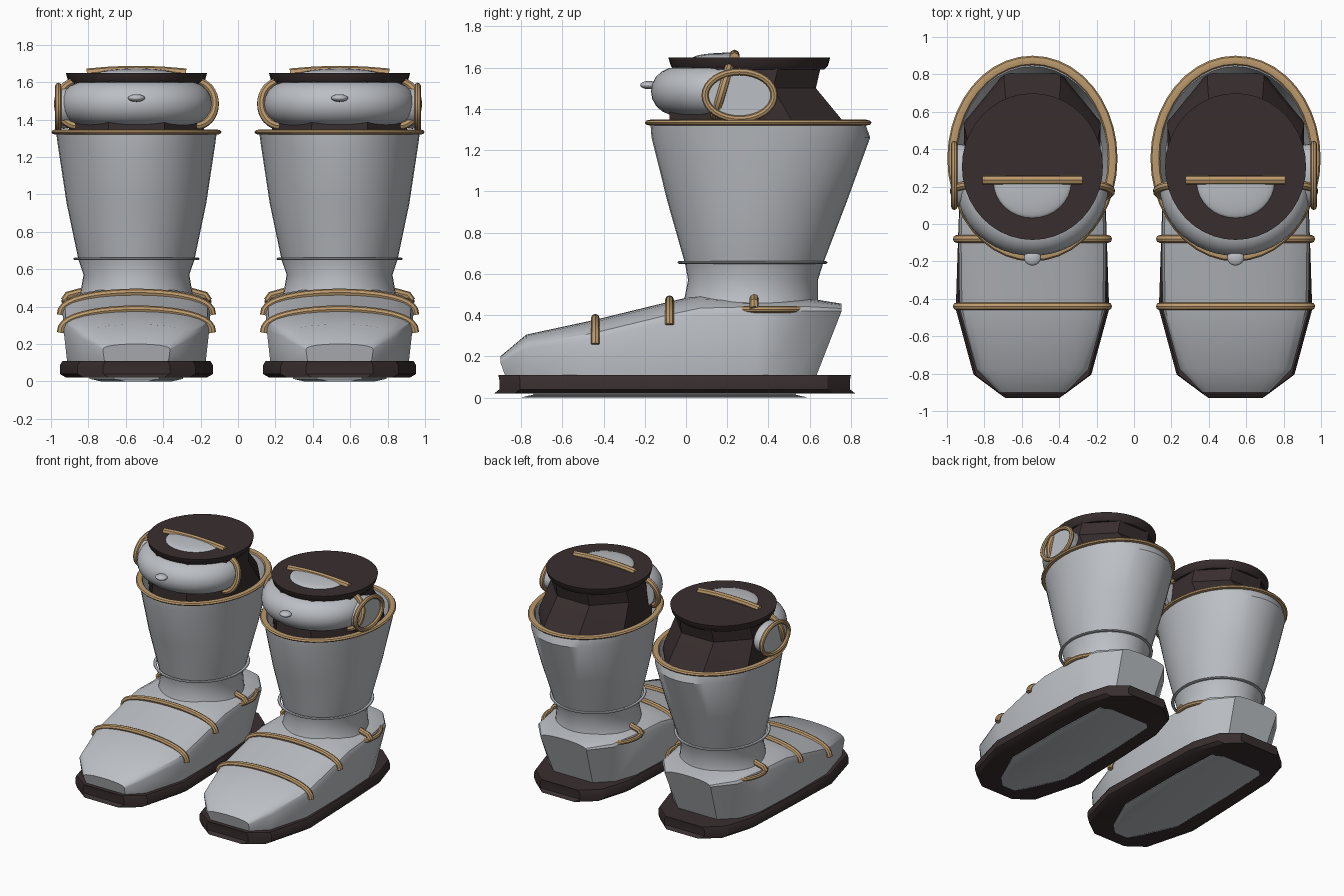
import bpy, bmesh, math
from mathutils import Matrix, Vector

cube = bpy.data.objects.get("Cube")
if cube:
    bpy.data.objects.remove(cube, do_unlink=True)

TAU = 2 * math.pi
parts = []


def material(name, rgb):
    m = bpy.data.materials.new(name)
    m.use_nodes = True
    m.diffuse_color = (*rgb, 1)
    bsdf = m.node_tree.nodes["Principled BSDF"]
    bsdf.inputs["Base Color"].default_value = (*rgb, 1)
    bsdf.inputs["Roughness"].default_value = 0.6
    return m


grey = material("pale_grey", (0.50, 0.52, 0.55))
dark = material("dark_brown", (0.040, 0.027, 0.028))
tan = material("tan_trim", (0.50, 0.32, 0.15))


def add_object(name, mesh, mat):
    mesh.materials.clear()
    mesh.materials.append(mat)
    ob = bpy.data.objects.new(name, mesh)
    bpy.context.scene.collection.objects.link(ob)
    parts.append(ob)
    return ob


def from_bmesh(name, bm, mat):
    bmesh.ops.recalc_face_normals(bm, faces=bm.faces)
    mesh = bpy.data.meshes.new(name)
    bm.to_mesh(mesh)
    bm.free()
    return add_object(name, mesh, mat)


def loft(name, rings, mat):
    """Skin a list of equal closed rings and cap both ends."""
    bm = bmesh.new()
    rows = [[bm.verts.new(p) for p in ring] for ring in rings]
    n = len(rows[0])
    for a, b in zip(rows, rows[1:]):
        for i in range(n):
            j = (i + 1) % n
            bm.faces.new((a[i], a[j], b[j], b[i]))
    bm.faces.new(rows[0])
    bm.faces.new(rows[-1])
    return from_bmesh(name, bm, mat)


def ellipse(rx, ry, cy, z, n=40, turn=0.0):
    return [(rx * math.cos(TAU * i / n + turn), cy + ry * math.sin(TAU * i / n + turn), z)
            for i in range(n)]


def tube(name, points, radius, mat, closed=False):
    """Round piping along a path."""
    cu = bpy.data.curves.new(name, "CURVE")
    cu.dimensions = "3D"
    cu.bevel_depth = radius
    cu.bevel_resolution = 2
    cu.use_fill_caps = True
    sp = cu.splines.new("POLY")
    sp.points.add(len(points) - 1)
    for p, co in zip(sp.points, points):
        p.co = (*co, 1)
    sp.use_cyclic_u = closed
    temp = bpy.data.objects.new(name + "_path", cu)
    bpy.context.scene.collection.objects.link(temp)
    deps = bpy.context.evaluated_depsgraph_get()
    mesh = bpy.data.meshes.new_from_object(temp.evaluated_get(deps))
    bpy.data.objects.remove(temp, do_unlink=True)
    return add_object(name, mesh, mat)


def ball(name, centre, size, mat, front_half=False):
    bm = bmesh.new()
    bmesh.ops.create_uvsphere(bm, u_segments=32, v_segments=16, radius=1)
    if front_half:
        back = [v for v in bm.verts if v.co.y > 0.001]
        bmesh.ops.delete(bm, geom=back, context="VERTS")
    bm.transform(Matrix.Translation(centre) @ Matrix.Diagonal((*size, 1)))
    return from_bmesh(name, bm, mat)


def outline(half, z, grow=0.0):
    """Mirror half an outline of (half width, y) and shift it outwards."""
    right = [(w + grow, y + math.copysign(grow, y), z) for w, y in half]
    return right + [(-x, y, h) for x, y, h in reversed(right)]


def arch(w, y, side_z, top_z, n=12):
    return [(w * math.cos(math.pi * i / n), y,
             side_z + (top_z - side_z) * max(0, math.sin(math.pi * i / n)) ** 0.8)
            for i in range(n + 1)]


# Sole and the raised pad under it
sole = [(0.175, -0.90), (0.31, -0.80), (0.405, -0.45), (0.39, 0.0),
        (0.37, 0.45), (0.30, 0.68), (0.17, 0.79)]
loft("sole", [outline(sole, z, g) for z, g in
              ((0.02, -0.03), (0.04, 0.005), (0.085, 0.005), (0.11, -0.01))], dark)
pad = [(0.12, -0.74), (0.25, -0.45), (0.25, 0.1), (0.23, 0.53)]
loft("sole_pad", [outline(pad, z, g) for z, g in
                  ((0.0, -0.06), (0.014, 0.0), (0.03, 0.0))], grey)

# Foot: bottom y, bottom half width, y, half width, side height, top height
foot = [(-0.875, 0.17, -0.90, 0.18, 0.17, 0.20),
        (-0.77, 0.28, -0.775, 0.30, 0.235, 0.305),
        (-0.45, 0.37, -0.45, 0.39, 0.28, 0.375),
        (-0.08, 0.37, -0.08, 0.395, 0.37, 0.465),
        (0.07, 0.365, 0.07, 0.39, 0.40, 0.50),
        (0.35, 0.35, 0.35, 0.375, 0.42, 0.48),
        (0.52, 0.29, 0.60, 0.33, 0.42, 0.48),
        (0.63, 0.17, 0.755, 0.20, 0.42, 0.455)]
loft("foot", [arch(w, y, s, t) + [(-bw, by, 0.1), (bw, by, 0.1)]
              for by, bw, y, w, s, t in foot], grey)

# Piping over the toe and instep
tube("toe_band", arch(0.405, -0.44, 0.26, 0.385, 20), 0.021, tan)
tube("instep_band", arch(0.405, -0.08, 0.355, 0.475, 20), 0.021, tan)

# Ankle trim on both sides
for label, s in (("outer", 1), ("inner", -1)):
    tube(label + "_ankle_strap",
         [(s * (0.385 - 0.09 * abs(t) ** 2), 0.385 + 0.19 * t, 0.428)
          for t in (-1, -0.75, -0.5, -0.25, 0, 0.25, 0.5, 0.75, 1)], 0.017, tan)
    tube(label + "_ankle_cross",
         [(s * 0.385, 0.33, 0.43), (s * 0.365, 0.33, 0.46), (s * 0.27, 0.33, 0.485)], 0.022, tan)

# Flared shaft, open at the top
shaft = [(0.40, 0.33, 0.345, 0.31), (0.47, 0.30, 0.325, 0.315),
         (0.57, 0.283, 0.315, 0.325), (0.65, 0.31, 0.335, 0.33),
         (0.95, 0.373, 0.435, 0.345), (1.26, 0.42, 0.53, 0.363),
         (1.335, 0.43, 0.52, 0.347), (1.335, 0.405, 0.495, 0.347),
         (1.15, 0.375, 0.45, 0.35)]
loft("shaft", [ellipse(rx, ry, cy, z) for z, rx, ry, cy in shaft], grey)
ring = tube("shaft_ring", ellipse(0.326, 0.352, 0.322, 0.0), 0.012, grey, True)
ring.location.z, ring.scale.z = 0.655, 0.6
rim = tube("shaft_rim", ellipse(0.429, 0.524, 0.35, 0.0), 0.026, tan, True)
rim.location.z, rim.scale.z = 1.333, 0.55

# Faceted inner liner with a round lid
k = 1 / math.cos(math.pi / 8)
liner = [(1.14, 0.35, 0.43, 0.35), (1.28, 0.365, 0.445, 0.36),
         (1.33, 0.365, 0.425, 0.345), (1.50, 0.34, 0.355, 0.275), (1.61, 0.33, 0.35, 0.305)]
loft("liner", [ellipse(rx * k, ry * k, cy, z, 8, math.pi / 8)
               for z, rx, ry, cy in liner], dark)
loft("lid", [ellipse(r, r * 1.04, 0.307, z) for z, r in
             ((1.59, 0.35), (1.61, 0.367), (1.648, 0.377))], dark)

# Lid crest: half dome and its piping
ball("lid_dome", (0, 0.225, 1.645), (0.21, 0.195, 0.028), grey, True)
tube("lid_bar", [(0.265 * t, 0.235, 1.662 - 0.014 * t * t)
                 for t in (-1, -0.6, -0.3, 0, 0.3, 0.6, 1)], 0.025, tan)

# Padded collar around the front
collar = []
for i in range(25):
    a = math.pi + math.pi * i / 24
    collar.append([((0.28 + 0.125 * math.cos(b)) * math.cos(a),
                    0.2 + (0.245 + 0.125 * math.cos(b)) * math.sin(a),
                    1.485 + 0.118 * math.sin(b)) for b in
                   (TAU * j / 20 for j in range(20))])
loft("collar", collar, grey)
ball("collar_knob", (0, -0.18, 1.515), (0.045, 0.042, 0.02), grey)

# Piping at both collar ends
for label, s in (("outer", 1), ("inner", -1)):
    tube(label + "_collar_piping",
         [(s * (0.32 + 0.1 * math.cos(a)), 0.175 + 0.035 * math.sin(a), 1.485 + 0.118 * math.sin(a))
          for a in (math.pi * (i / 16 - 0.5) for i in range(17))], 0.022, tan)


# Oval side cap on the outer face
def oval(x, f=1.0, n=32):
    return [(x, 0.26 + 0.168 * f * math.cos(TAU * i / n), 1.465 + 0.115 * f * math.sin(TAU * i / n))
            for i in range(n)]


loft("side_cap", [oval(0.31, 0.9), oval(0.39), oval(0.41, 0.95)], grey)
tube("side_cap_ring", oval(0.418), 0.017, tan, True)

# Place the left boot and mirror it for the right
bpy.ops.object.select_all(action="DESELECT")
for ob in list(parts):
    local = Matrix.Translation(ob.location) @ Matrix.Diagonal((*ob.scale, 1))
    ob.data.transform(Matrix.Translation((0.543, 0, 0)) @ local)
    ob.location, ob.scale = (0, 0, 0), (1, 1, 1)
    twin = ob.copy()
    twin.data = ob.data.copy()
    twin.data.transform(Matrix.Scale(-1, 4, Vector((1, 0, 0))))
    twin.data.flip_normals()
    bpy.context.scene.collection.objects.link(twin)
    base = ob.name
    ob.name, twin.name = "left_" + base, "right_" + base
    for o in (ob, twin):
        o.select_set(True)
        bpy.context.view_layer.objects.active = o
bpy.ops.object.shade_smooth_by_angle(angle=math.radians(32))
